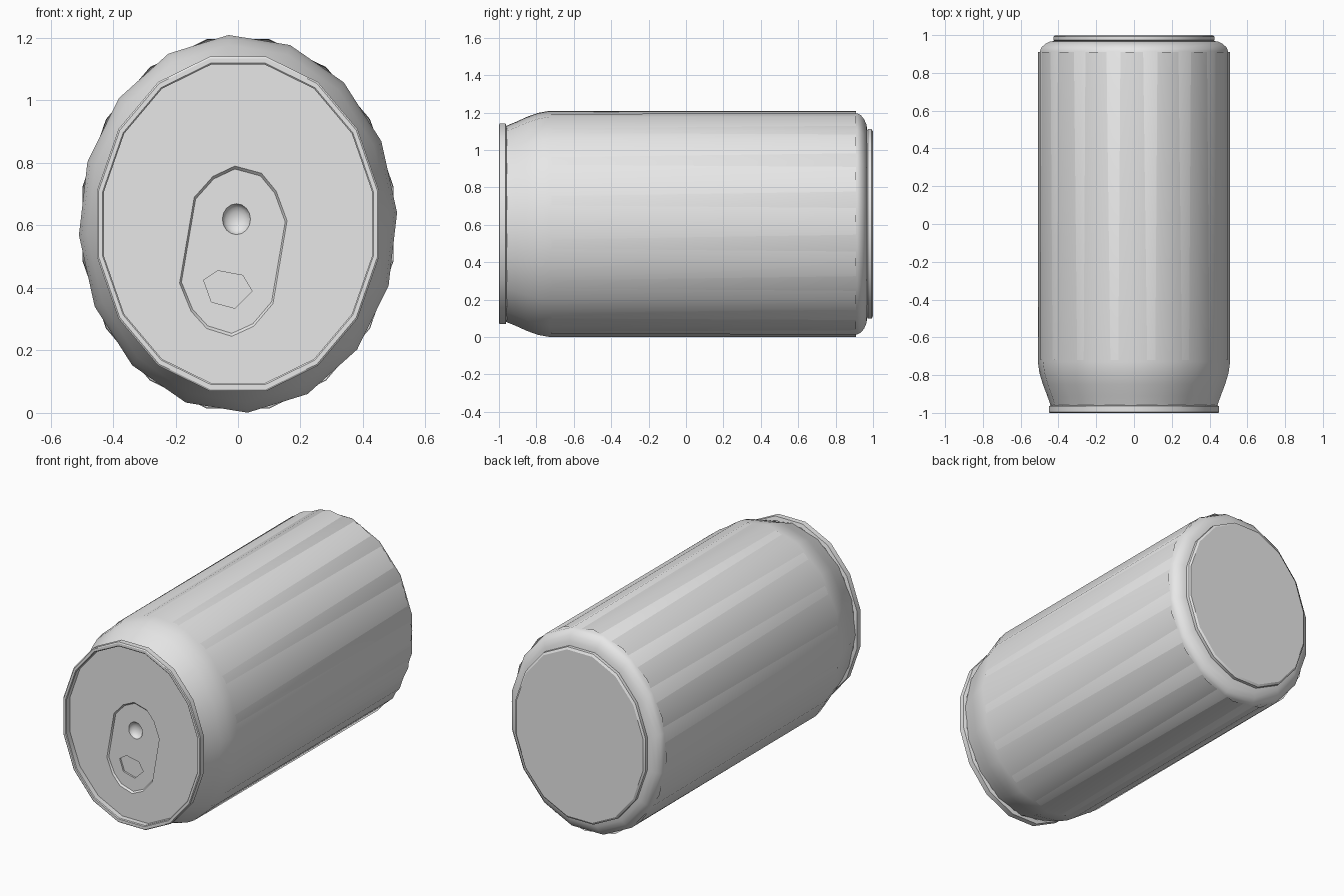
import bpy, bmesh, math
from mathutils import Vector

cube = bpy.data.objects.get("Cube")
if cube:
    bpy.data.objects.remove(cube)

SIDES = 16
STRETCH = 1.187      # the can is taller than it is wide
MID_Z = 0.605
HALF = 180 / SIDES

metal = bpy.data.materials.new("plain grey")
metal.use_nodes = True
metal.diffuse_color = (0.8, 0.8, 0.8, 1)
metal.node_tree.nodes["Principled BSDF"].inputs["Base Color"].default_value = (0.8, 0.8, 0.8, 1)


def finish(name, bm, angle):
    mesh = bpy.data.meshes.new(name)
    bm.to_mesh(mesh)
    bm.free()
    mesh.materials.append(metal)
    ob = bpy.data.objects.new(name, mesh)
    bpy.context.collection.objects.link(ob)
    bpy.ops.object.select_all(action='DESELECT')
    ob.select_set(True)
    bpy.context.view_layer.objects.active = ob
    bpy.ops.object.shade_smooth_by_angle(angle=math.radians(angle))
    return ob


def ring(bm, y, r, turn=HALF, sides=SIDES, centre=(0, MID_Z), stretch=STRETCH):
    angles = [math.radians(turn + 360 * i / sides) for i in range(sides)]
    return [bm.verts.new((centre[0] + r * math.sin(a), y, centre[1] + stretch * r * math.cos(a)))
            for a in angles]


def bridge(bm, a, b):
    n = len(a)
    for i in range(n):
        bm.faces.new((a[i], a[(i + 1) % n], b[(i + 1) % n], b[i]))


def lathe(name, profile, turn, angle, cap_back=False):
    """Spin (y, radius) points, listed front to back, around the can's axis."""
    bm = bmesh.new()
    rings = [ring(bm, y, r, turn) for y, r in profile]
    for a, b in zip(rings, rings[1:]):
        bridge(bm, a, b)
    if cap_back:
        bm.faces.new(rings[-1])
    bm.normal_update()
    bm.faces.ensure_lookup_table()
    f = bm.faces[len(bm.faces) // 2]
    c = f.calc_center_median() - Vector((0, 0, MID_Z))
    if f.normal.dot(Vector((c.x, 0, c.z))) < 0:
        bmesh.ops.reverse_faces(bm, faces=bm.faces[:])
    return finish(name, bm, angle)


# Outer sleeve with the tapered shoulder at the front
sleeve = [(-0.962, 0.442), (-0.91, 0.46), (-0.85, 0.483), (-0.79, 0.501),
          (-0.73, 0.51), (0.91, 0.51)]
lathe("outer_sleeve", sleeve, -3.4, 40)

# Inner can, showing at the rounded back shoulder
can = [(-0.72, 0.505), (0.915, 0.508), (0.935, 0.499), (0.953, 0.48),
       (0.965, 0.455), (0.969, 0.43)]
lathe("back_shoulder", can, HALF, 50)

# Back rim with the flat base
lathe("back_rim", [(0.967, 0.428), (0.973, 0.435), (0.992, 0.435), (1.0, 0.424)],
      HALF, 30, cap_back=True)

# Front rim
front_rim = [(-0.965, 0.438), (-0.996, 0.438), (-1.0, 0.442), (-1.0, 0.455),
             (-0.996, 0.46), (-0.964, 0.46), (-0.958, 0.44)]
lathe("front_rim", front_rim, HALF, 30)

# Lid with a pressed panel, an opening and a small finger dent
LID_Y, PANEL_Y, HOLE_Y = -0.965, -0.955, -0.945
panel = [(-0.01, 0.79), (0.075, 0.767), (0.122, 0.71), (0.157, 0.615), (0.112, 0.35),
         (0.05, 0.277), (-0.02, 0.245), (-0.10, 0.27), (-0.15, 0.325), (-0.187, 0.415),
         (-0.14, 0.69), (-0.08, 0.757)]
opening = [(-0.11, 0.425), (-0.065, 0.455), (0.015, 0.44), (0.045, 0.39),
           (-0.01, 0.335), (-0.085, 0.355)]


def outline(bm, points, y, scale=1.0):
    cx = sum(p[0] for p in points) / len(points)
    cz = sum(p[1] for p in points) / len(points)
    return [bm.verts.new((cx + (x - cx) * scale, y, cz + (z - cz) * scale)) for x, z in points]


def fill(bm, *loops):
    """Flat fill of the first loop, leaving the others as holes."""
    edges = []
    for loop in loops:
        for a, b in zip(loop, loop[1:] + loop[:1]):
            edges.append(bm.edges.get((a, b)) or bm.edges.new((a, b)))
    bmesh.ops.triangle_fill(bm, use_beauty=True, edges=edges, normal=(0, -1, 0))


bm = bmesh.new()
lid_edge = ring(bm, LID_Y, 0.438)
panel_top = outline(bm, panel, LID_Y)
panel_low = outline(bm, panel, PANEL_Y, 0.965)
hole_top = outline(bm, opening, PANEL_Y)
hole_low = outline(bm, opening, HOLE_Y)
dent = [ring(bm, PANEL_Y + 0.03 * math.sin(t), 0.045 * math.cos(t), 0, 16, (-0.005, 0.62), 1.1)
        for t in (0, 0.35, 0.7, 1.05, 1.4)]
fill(bm, lid_edge, panel_top)
bridge(bm, panel_top, panel_low)
fill(bm, panel_low, hole_top, dent[0])
bridge(bm, hole_top, hole_low)
bm.faces.new(hole_low)
for a, b in zip(dent, dent[1:]):
    bridge(bm, a, b)
bm.faces.new(dent[-1])
bmesh.ops.recalc_face_normals(bm, faces=bm.faces[:])
bm.normal_update()
if sum(f.normal.y * f.calc_area() for f in bm.faces) > 0:
    bmesh.ops.reverse_faces(bm, faces=bm.faces[:])
finish("lid", bm, 30)
